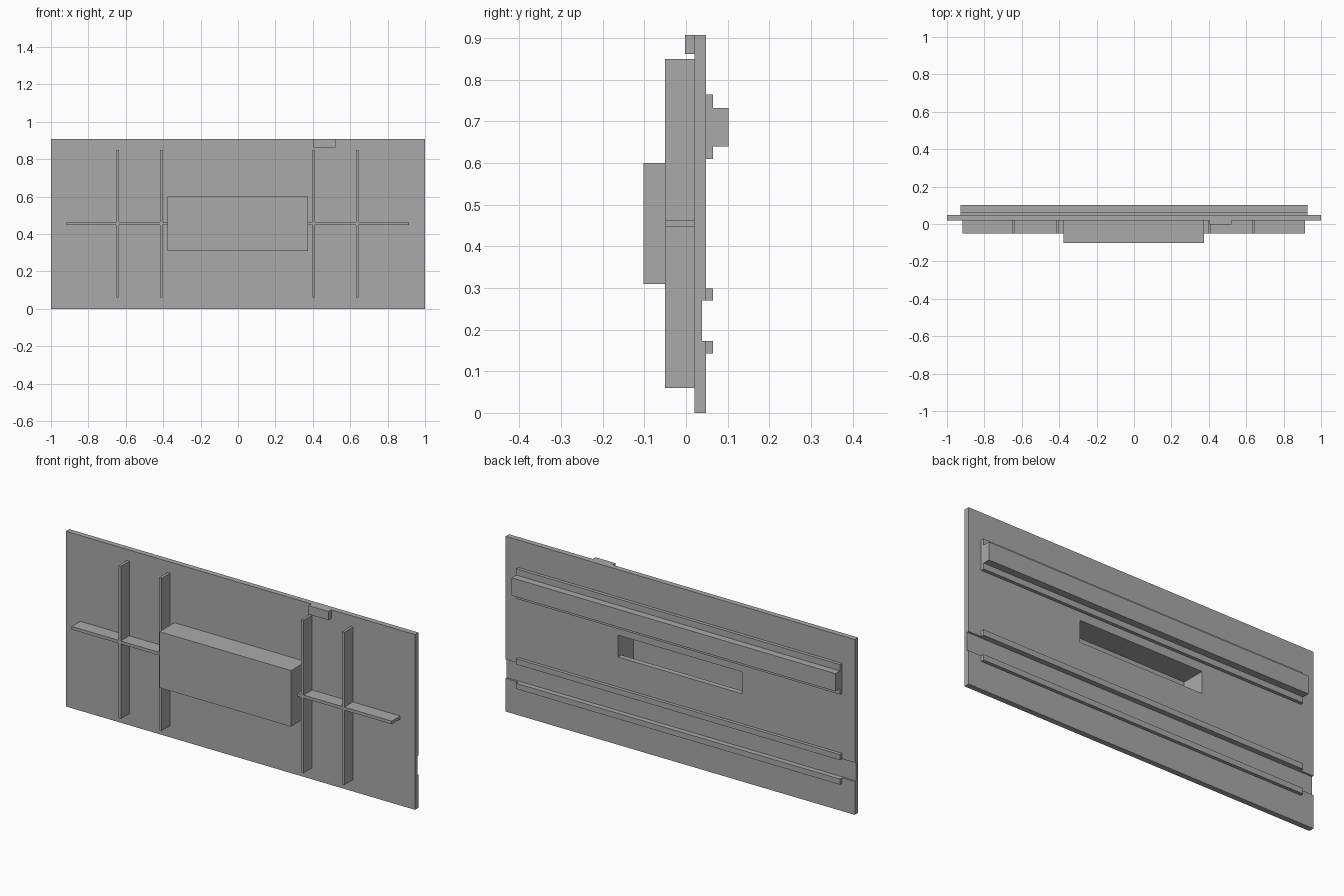
import bpy
import bmesh

if "Cube" in bpy.data.objects:
    bpy.data.objects.remove(bpy.data.objects["Cube"], do_unlink=True)

# Single plain grey
grey = bpy.data.materials.new("plain_grey")
grey.use_nodes = True
colour = (0.4, 0.4, 0.4, 1)
grey.diffuse_color = colour
grey.node_tree.nodes["Principled BSDF"].inputs["Base Color"].default_value = colour


def extrude_profile(name, profile, x0, x1):
    """Sweep a closed (y, z) profile along x."""
    bm = bmesh.new()
    face = bm.faces.new([bm.verts.new((x0, y, z)) for y, z in profile])
    swept = bmesh.ops.extrude_face_region(bm, geom=[face])["geom"]
    verts = [v for v in swept if isinstance(v, bmesh.types.BMVert)]
    bmesh.ops.translate(bm, verts=verts, vec=(x1 - x0, 0, 0))
    bmesh.ops.recalc_face_normals(bm, faces=bm.faces)
    mesh = bpy.data.meshes.new(name)
    bm.to_mesh(mesh)
    bm.free()
    mesh.materials.append(grey)
    obj = bpy.data.objects.new(name, mesh)
    bpy.context.collection.objects.link(obj)
    return obj


def box(name, x, y, z):
    """Block from (low, high) ranges."""
    corners = [(y[0], z[0]), (y[1], z[0]), (y[1], z[1]), (y[0], z[1])]
    return extrude_profile(name, corners, *x)


def cut(target, cutter):
    cutter.hide_render = True
    mod = target.modifiers.new("opening", "BOOLEAN")
    mod.operation = "DIFFERENCE"
    mod.solver = "EXACT"
    mod.object = cutter
    bpy.context.view_layer.objects.active = target
    bpy.ops.object.modifier_apply(modifier=mod.name)
    bpy.data.objects.remove(cutter, do_unlink=True)


FRONT, BACK, TOP = 0.02, 0.048, 0.907
RIB = (-0.05, FRONT)
SLOT_X = (-0.355, 0.355)
RAIL_X = (-0.927, 0.927)

# Panel with a shallow groove along the back and a slot opening
panel = extrude_profile("panel", [
    (FRONT, 0), (BACK, 0), (BACK, 0.172), (0.038, 0.172),
    (0.038, 0.27), (BACK, 0.27), (BACK, TOP), (FRONT, TOP)], -1, 1)
cut(panel, box("slot_cutter", SLOT_X, (0, 0.1), (0.454, 0.567)))

# Hollow housing on the front, open behind the slot
housing = box("front_housing", (-0.378, 0.375), (-0.102, FRONT), (0.31, 0.6))
cut(housing, box("pocket_cutter", SLOT_X, (-0.076, 0.1), (0.335, 0.567)))

# Upright and level stiffening ribs
for i, x in enumerate((-0.643, -0.41, 0.404, 0.637)):
    box(f"upright_rib_{i + 1}", (x - 0.007, x + 0.007), RIB, (0.06, 0.85))
box("right_level_rib", (-0.918, -0.378), RIB, (0.447, 0.463))
box("left_level_rib", (0.375, 0.915), RIB, (0.447, 0.463))

# Small tab on the top edge
box("top_tab", (0.405, 0.52), (-0.003, FRONT), (0.862, TOP))

# Rear rails
box("upper_rail_base", RAIL_X, (BACK, 0.065), (0.61, 0.765))
box("upper_rail", RAIL_X, (0.065, 0.102), (0.64, 0.732))
for name, z in (("groove_upper_rail", 0.27), ("groove_lower_rail", 0.143)):
    box(name, RAIL_X, (BACK, 0.065), (z, z + 0.029))
